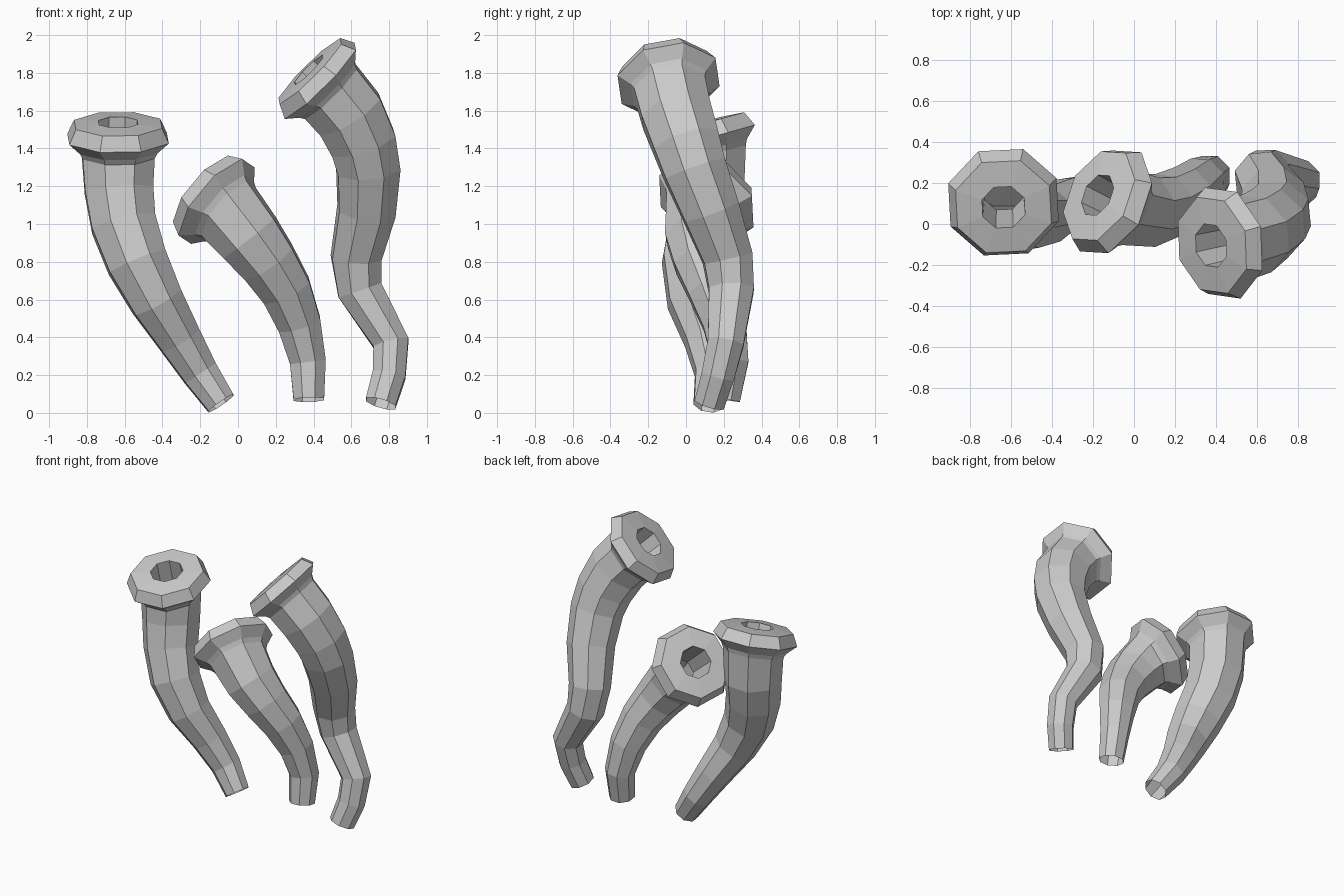
import bpy, bmesh, math
from mathutils import Vector

SIDES = 8


def horn(name, path, normal, lip=1.0):
    """Open tapered tube along path (x, y, z, radius) with a thick pierced lip."""
    pts = [Vector(p[:3]) for p in path]
    normal = Vector(normal).normalized()
    last = len(pts) - 1
    rings = []
    for i, p in enumerate(pts):
        if i == last:
            t = normal
        elif i == 0:
            t = (pts[1] - p).normalized()
        else:
            t = ((p - pts[i - 1]).normalized() + (pts[i + 1] - p).normalized()).normalized()
        rings.append((p, t, path[i][3]))
    # lip profile: (offset along the mouth direction, radius), ending inside the hole
    for h, r in [(0.03, 0.215), (0.09, 0.277), (0.17, 0.24), (0.18, 0.108), (-0.12, 0.10)]:
        rings.append((pts[-1] + normal * h * lip, normal, r))

    bm = bmesh.new()
    side = Vector((1, 0, 0))
    prev = None
    for c, t, r in rings:
        side = (side - t * side.dot(t)).normalized()   # carry the frame along the path
        up = t.cross(side)
        ring = []
        for k in range(SIDES):
            a = 2 * math.pi * (k + 0.5) / SIDES
            ring.append(bm.verts.new(c + (side * math.cos(a) + up * math.sin(a)) * r * 1.03))
        if prev:
            for k in range(SIDES):
                j = (k + 1) % SIDES
                bm.faces.new((prev[k], prev[j], ring[j], ring[k]))
        prev = ring
    mesh = bpy.data.meshes.new(name)
    bm.to_mesh(mesh)
    bm.free()
    obj = bpy.data.objects.new(name, mesh)
    bpy.context.collection.objects.link(obj)
    return obj


# left tube, mouth facing up
horn("left_tube", [
    (-0.09, 0.12, 0.05, 0.083), (-0.20, 0.145, 0.21, 0.10), (-0.31, 0.11, 0.39, 0.12),
    (-0.43, 0.045, 0.59, 0.145), (-0.535, 0.035, 0.80, 0.167), (-0.605, 0.085, 1.00, 0.18),
    (-0.63, 0.125, 1.18, 0.19), (-0.635, 0.13, 1.365, 0.20)], (0, -0.27, 0.96))

# short middle tube, bent to the left
horn("middle_tube", [
    (0.375, 0.205, 0.07, 0.085), (0.37, 0.235, 0.27, 0.10), (0.325, 0.205, 0.47, 0.12),
    (0.255, 0.145, 0.65, 0.14), (0.16, 0.09, 0.80, 0.158), (0.06, 0.065, 0.93, 0.178),
    (-0.05, 0.075, 1.065, 0.197)], (-0.7, 0.36, 0.6))

# tall right tube with an S bend
horn("right_tube", [
    (0.755, 0.125, 0.05, 0.085), (0.80, 0.17, 0.20, 0.092), (0.81, 0.21, 0.37, 0.10),
    (0.645, 0.24, 0.65, 0.125), (0.625, 0.22, 0.82, 0.137), (0.68, 0.13, 1.07, 0.158),
    (0.69, 0.045, 1.29, 0.174), (0.66, 0.0, 1.43, 0.185), (0.59, -0.05, 1.58, 0.195),
    (0.49, -0.08, 1.70, 0.20)], (-0.7, -0.15, 0.7), 0.92)
